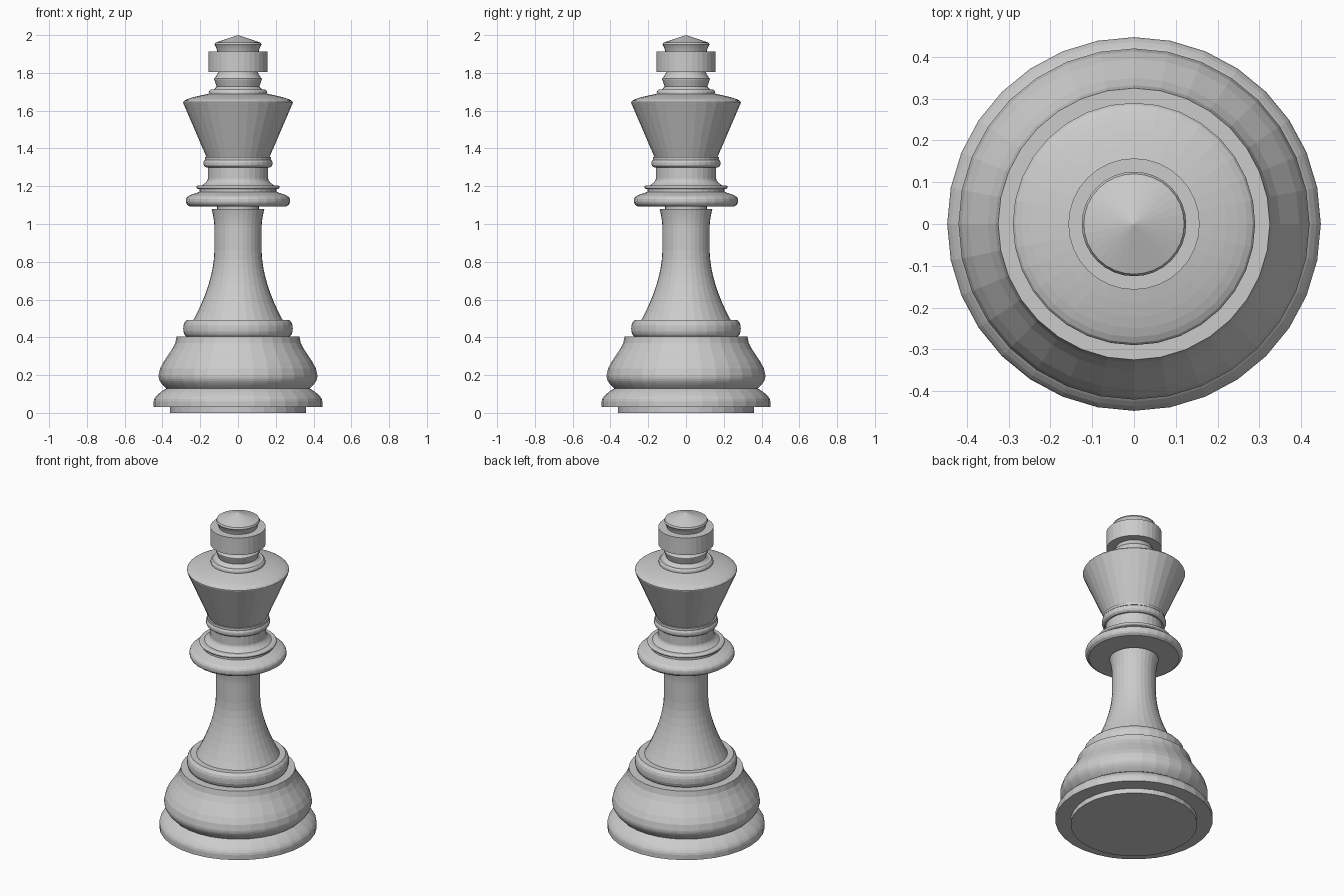
import bpy
import bmesh
import math

default_cube = bpy.data.objects.get("Cube")
if default_cube:
    bpy.data.objects.remove(default_cube, do_unlink=True)

SIDES = 32
colour = (0.6, 0.6, 0.6, 1)
grey = bpy.data.materials.new("plain grey")
grey.use_nodes = True
grey.diffuse_color = colour
grey.node_tree.nodes["Principled BSDF"].inputs["Base Color"].default_value = colour


# Easing rules that shape the side of a turned section
def straight(t):
    return t


def slow_start(t):
    return t ** 1.8


def slow_end(t):
    return 1 - (1 - t) ** 1.8


def s_curve(t):
    return t * t * (3 - 2 * t)


def section(bottom, top, low, high, ease=straight, steps=6):
    """Profile from radius 'bottom' at height 'low' to radius 'top' at height 'high'."""
    count = 1 if ease is straight else steps
    fractions = [step / count for step in range(count + 1)]
    return [(bottom + (top - bottom) * ease(t), low + (high - low) * t) for t in fractions]


def bead(radius, low, high, depth, steps=6):
    """Rounded moulding, drawn in by 'depth' at its lower and upper edge."""
    fractions = [step / steps for step in range(steps + 1)]
    return [(radius - depth * abs(2 * t - 1) ** 3, low + (high - low) * t) for t in fractions]


def turn(name, *sections):
    """Lathe the joined sections about z and close both ends."""
    profile = [point for part in sections for point in part]
    outline = [(0, profile[0][1]), *profile, (0, profile[-1][1])]
    mesh_builder = bmesh.new()
    verts = [mesh_builder.verts.new((radius, 0, height)) for radius, height in outline]
    edges = [mesh_builder.edges.new(pair) for pair in zip(verts, verts[1:])]
    bmesh.ops.spin(mesh_builder, geom=verts + edges, cent=(0, 0, 0), axis=(0, 0, 1),
                   angle=math.tau, steps=SIDES, use_duplicate=False)
    bmesh.ops.remove_doubles(mesh_builder, verts=mesh_builder.verts, dist=0.0005)
    bmesh.ops.recalc_face_normals(mesh_builder, faces=mesh_builder.faces)
    mesh = bpy.data.meshes.new(name)
    mesh_builder.to_mesh(mesh)
    mesh_builder.free()
    mesh.materials.append(grey)
    bpy.context.collection.objects.link(bpy.data.objects.new(name, mesh))


# Foot and rounded base
turn("foot_pad", section(bottom=.36, top=.36, low=0, high=.05))
turn("foot_rim",
     section(bottom=.447, top=.447, low=.03, high=.06),
     section(bottom=.447, top=.37, low=.06, high=.135, ease=slow_start))
turn("base_bulge",
     section(bottom=.38, top=.42, low=.13, high=.19, ease=slow_end),
     section(bottom=.42, top=.325, low=.2, high=.405, ease=s_curve))
turn("base_ring", bead(radius=.29, low=.4, high=.493, depth=.02))

# Waisted stem
turn("stem",
     section(bottom=.24, top=.125, low=.485, high=.86, ease=slow_end, steps=8),
     section(bottom=.125, top=.14, low=.98, high=1.08, ease=slow_start))
turn("stem_joint", section(bottom=.11, top=.11, low=1.07, high=1.1))

# Collar stack
turn("collar_disc",
     bead(radius=.276, low=1.093, high=1.152, depth=.02),
     section(bottom=.256, top=.2, low=1.152, high=1.172))
turn("collar_step", section(bottom=.205, top=.205, low=1.16, high=1.19))
turn("collar_ring",
     bead(radius=.22, low=1.185, high=1.205, depth=.01),
     section(bottom=.19, top=.16, low=1.205, high=1.24, ease=slow_end))
turn("neck", section(bottom=.16, top=.16, low=1.22, high=1.3))
turn("neck_ring", bead(radius=.182, low=1.298, high=1.345, depth=.015))
turn("neck_fillet", section(bottom=.176, top=.176, low=1.34, high=1.355))

# Flared crown
turn("crown",
     section(bottom=.165, top=.29, low=1.35, high=1.64),
     section(bottom=.29, top=.15, low=1.645, high=1.69, ease=slow_start))
turn("crown_ring",
     bead(radius=.155, low=1.675, high=1.712, depth=.01),
     section(bottom=.13, top=.11, low=1.712, high=1.735, ease=slow_end))

# Finial
turn("finial_neck",
     section(bottom=.11, top=.126, low=1.72, high=1.765),
     section(bottom=.126, top=.105, low=1.77, high=1.81, ease=slow_end))
turn("finial_drum", section(bottom=.157, top=.157, low=1.805, high=1.912))
turn("finial_cap",
     section(bottom=.108, top=.125, low=1.9, high=1.95, ease=slow_start),
     section(bottom=.12, top=0, low=1.96, high=2))
